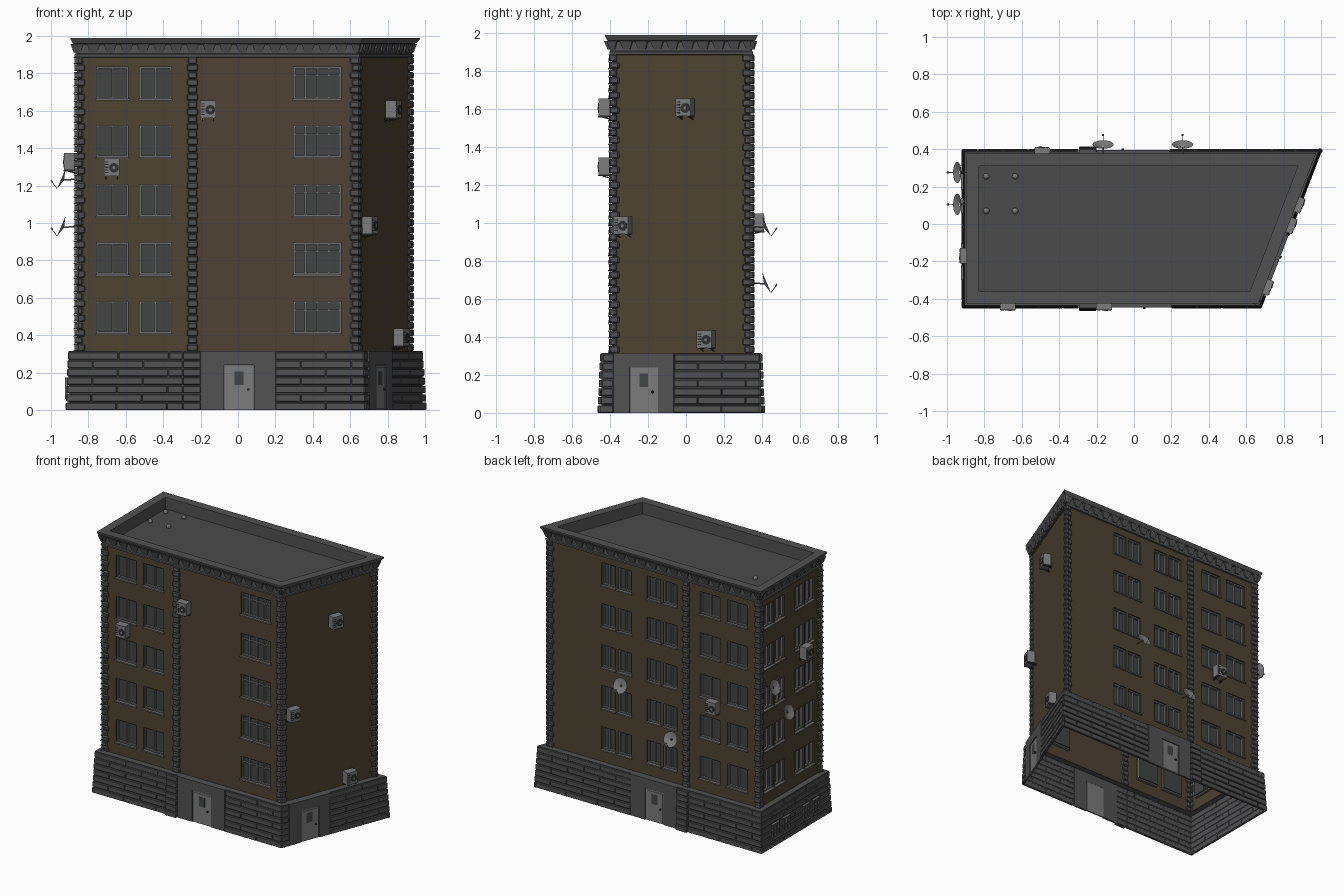
import bpy, bmesh
from mathutils import Matrix, Vector

if "Cube" in bpy.data.objects:
    bpy.data.objects.remove(bpy.data.objects["Cube"])

# Footprint (counter-clockwise) and main levels
FOOT = [Vector(p) for p in ((-.86, -.39), (.64, -.39), (.92, .34), (-.86, .34))]
Z_BASE, Z_WALL, Z_TOP = .315, 1.89, 1.99
COLOURS = {"stone": (.085, .085, .088), "olive": (.075, .058, .032), "brown": (.08, .055, .035),
           "frame": (.16, .16, .16), "glass": (.055, .06, .06), "metal": (.2, .2, .2),
           "dark": (.03, .03, .03), "roof": (.07, .07, .07)}
MATS = {}
for key, c in COLOURS.items():
    MATS[key] = bpy.data.materials.new(key)
    MATS[key].diffuse_color = (*c, 1)


def offset(d):
    """Footprint pushed outward by d with mitred corners."""
    out = []
    for i in range(4):
        a = (FOOT[i] - FOOT[i - 1]).normalized()
        b = (FOOT[(i + 1) % 4] - FOOT[i]).normalized()
        na, nb = Vector((a.y, -a.x)), Vector((b.y, -b.x))
        out.append(FOOT[i] + (na + nb) * d / (1 + na.dot(nb)))
    return out


def face_matrix(o, u):
    """Local x runs right along the facade, y goes inward, z is up."""
    u = Vector((*u, 0)).normalized()
    m = Matrix((u, Vector((-u.y, u.x, 0)), Vector((0, 0, 1)))).transposed().to_4x4()
    m.translation = (*o, 0)
    return m


class Part:
    def __init__(self, name, mat, bevel=0):
        self.name, self.mat, self.bevel, self.bm = name, mat, bevel, bmesh.new()

    def box(self, m, x0, x1, y0, y1, z0, z1, taper=1.0):
        for v in bmesh.ops.create_cube(self.bm, size=1)["verts"]:
            k = taper if v.co.z < 0 else 1
            y = y1 + (y0 - y1) * (.5 - v.co.y) * k
            v.co = m @ Vector(((x0 + x1) / 2 + v.co.x * (x1 - x0) * k, y, z0 + (v.co.z + .5) * (z1 - z0)))

    def rod(self, m, a, b, r, r2=None, seg=6, caps=True):
        a, b = Vector(a), Vector(b)
        rot = (b - a).to_track_quat('Z', 'Y').to_matrix().to_4x4()
        bmesh.ops.create_cone(self.bm, cap_ends=caps, segments=seg, radius1=r, radius2=r if r2 is None else r2,
                              depth=(b - a).length, matrix=m @ Matrix.Translation((a + b) / 2) @ rot)

    def quad(self, m, pts):
        self.bm.faces.new([self.bm.verts.new(m @ Vector(p)) for p in pts])

    def loft(self, profile, cap=False):
        rings = [[self.bm.verts.new((*p, z)) for p in offset(d)] for d, z in profile]
        for a, b in zip(rings, rings[1:]):
            for i in range(4):
                j = (i + 1) % 4
                self.bm.faces.new((a[i], a[j], b[j], b[i]))
        if cap:
            self.bm.faces.new(rings[-1])

    def finish(self):
        bmesh.ops.remove_doubles(self.bm, verts=self.bm.verts, dist=1e-5)
        me = bpy.data.meshes.new(self.name)
        self.bm.to_mesh(me)
        me.materials.append(MATS[self.mat])
        ob = bpy.data.objects.new(self.name, me)
        bpy.context.collection.objects.link(ob)
        if self.bevel:
            mod = ob.modifiers.new("soft_edges", 'BEVEL')
            mod.width, mod.segments = self.bevel, 1


olive, brown = Part("olive_walls", "olive"), Part("brown_wall", "brown")
base, blocks = Part("base_shell", "stone"), Part("base_blocks", "stone", .004)
quoins, cornice = Part("quoins", "stone", .006), Part("cornice", "stone")
corbels, roof = Part("corbels", "stone"), Part("roof_deck", "roof")
frames, glass = Part("window_frames", "frame"), Part("window_glass", "glass")
doors, acs = Part("doors", "metal"), Part("air_conditioners", "metal")
grilles, dishes = Part("grilles", "dark"), Part("satellite_dishes", "metal")
vents = Part("roof_vents", "metal")

FRONT, RIGHT = face_matrix((0, -.39), (1, 0)), face_matrix((.64, -.39), (.28, .73))
BACK, LEFT = face_matrix((0, .34), (-1, 0)), face_matrix((-.86, 0), (0, -1))
# facade: matrix, start, end, mitre factors at both ends
ENDS = [(FRONT, -.86, .64, 1, .69), (RIGHT, 0, .782, .69, 1.45), (BACK, -.92, .86, 1.45, 1), (LEFT, -.34, .39, 1, 1)]
ROWS = [(z - .085, z + .085) for z in (.495, .81, 1.122, 1.436, 1.75)]


def window(m, a, b, z0, z1, y, mullions, transom):
    """Glass pane with frame bars, front of the frame at depth y."""
    glass.quad(m, [(a, y + .018, z0), (b, y + .018, z0), (b, y + .018, z1), (a, y + .018, z1)])
    bars = [(a, a + .009, z0, z1), (b - .009, b, z0, z1), (a, b, z0, z0 + .009), (a, b, z1 - .009, z1)]
    bars += [(a + (b - a) * t - .005, a + (b - a) * t + .005, z0, z1) for t in mullions]
    if transom:
        bars.append((a, b, z1 - .05, z1 - .042))
    for x0, x1, c0, c1 in bars:
        frames.box(m, x0, x1, y, y + .016, c0, c1)


def wall(part, m, u0, u1, columns):
    """Wall sheet with a recessed window at every column on every floor."""
    us = sorted([u0, u1] + [u for c in columns for u in c[:2]])
    zs = sorted([Z_BASE, Z_WALL] + [z for r in ROWS for z in r])
    for a, b in zip(us, us[1:]):
        for z0, z1 in zip(zs, zs[1:]):
            col = next((c for c in columns if c[:2] == (a, b)), None)
            if not col or (z0, z1) not in ROWS:
                part.quad(m, [(a, 0, z0), (b, 0, z0), (b, 0, z1), (a, 0, z1)])
                continue
            loop = [(a, z0), (b, z0), (b, z1), (a, z1)]
            for (xa, za), (xb, zb) in zip(loop, loop[1:] + loop[:1]):
                part.quad(m, [(xa, 0, za), (xb, 0, zb), (xb, .028, zb), (xa, .028, za)])
            window(m, a, b, z0, z1, .01, col[2], len(col[2]) > 1)
            frames.box(m, a - .006, b + .006, -.012, .02, z0 - .01, z0)


# Walls
one, three = (.5,), (.25, .5, .75)
wide = [(-.757, -.587, one), (-.526, -.355, one)]
narrow = [(-.475, -.36, one), (-.338, -.223, one), (-.09, .023, one), (.047, .16, one)]
side = [(-.285, -.17, one), (-.155, -.04, one), (.09, .195, one), (.21, .315, one)]
wall(olive, FRONT, -.86, -.245, wide)
wall(brown, FRONT, -.245, .64, [(.298, .55, three)])
wall(olive, RIGHT, 0, .7818, [])
wall(olive, BACK, -.92, .86, narrow + [(-b, -a, t) for a, b, t in wide])
wall(olive, LEFT, -.34, .39, side)

# Quoins at the corners and the two middle strips
N = 40
STEP = (Z_WALL - Z_BASE) / N
for k in range(N):
    z0, z1 = Z_BASE + k * STEP, Z_BASE + (k + .93) * STEP
    s = .006 * (-1) ** k
    for m, u0, u1, e0, e1 in ENDS:
        quoins.box(m, u0 - .014 * e0, u0 + .036 + s, -.014, .01, z0, z1)
        quoins.box(m, u1 - .036 + s, u1 + .014 * e1, -.014, .01, z0, z1)
    for m, c in ((FRONT, -.243), (BACK, .243)):
        quoins.box(m, c - .027 - s / 2, c + .027 + s / 2, -.016, .01, z0, z1)

# Base shell, then coursed blocks, smooth door panels and pilaster feet
base.loft([(.045, 0), (.045, Z_BASE), (0, Z_BASE)])


def courses(m, u0, u1, e0=0, e1=0, out=0, length=.27):
    for r in range(7):
        d = .061 - .002 * r + out
        a, b = u0 - d * e0, u1 + d * e1
        z = r * .045
        cuts = [a] + [u for u in (a + length * (j + (.5 if r % 2 else 1)) for j in range(9)) if u < b - .04] + [b]
        for x0, x1 in zip(cuts, cuts[1:]):
            blocks.box(m, x0 + .001, x1 - .001, -d, -.042, z, z + .039)


def door(m, c, p0, p1):
    base.box(m, p0, c - .08, -.056, -.042, 0, Z_BASE)
    base.box(m, c + .08, p1, -.056, -.042, 0, Z_BASE)
    base.box(m, c - .08, c + .08, -.056, -.042, .24, Z_BASE)
    doors.box(m, c - .078, c + .078, -.05, -.04, 0, .238)
    doors.box(m, c - .068, c + .068, -.053, -.04, .005, .228)
    glass.box(m, c - .025, c + .025, -.0545, -.05, .135, .207)
    grilles.rod(m, (c + .05, -.05, .11), (c + .05, -.064, .11), .007, seg=8)


courses(FRONT, -.86, -.295, 1, 0)
courses(FRONT, -.295, -.2, out=.014)
courses(FRONT, .2, .64, 0, .69)
door(FRONT, .005, -.2, .2)
courses(RIGHT, 0, .03, .69, 0)
courses(RIGHT, .37, .782, 0, 1.45)
door(RIGHT, .2, .03, .37)
courses(BACK, -.92, -.19, 1.45, 0)
courses(BACK, .2, .295, out=.014)
courses(BACK, .295, .86, 0, 1)
door(BACK, .01, -.19, .2)
courses(LEFT, -.34, .39, 1, 1)
for a, b, t in side:  # small basement windows
    window(LEFT, a + .015, b - .015, .06, .175, -.084 + .02, one, False)

# Cornice with parapet, corbels and sunken roof deck
cornice.loft([(.002, 1.885), (.014, 1.887), (.014, 1.9), (.008, 1.905), (.008, 1.955), (.024, 1.96),
              (.036, 1.983), (.036, Z_TOP), (-.03, Z_TOP), (-.03, 1.9)])
roof.loft([(-.029, 1.901), (-.03, 1.901)], cap=True)
for m, u0, u1, e0, e1 in ENDS:
    n = round((u1 - u0) / .09)
    for k in range(n + 1):
        u = u0 + (u1 - u0) * k / n
        corbels.box(m, u - .035, u + .035, -.026, .003, 1.912, 1.957, taper=.55)
for x in (-.79, -.635):
    for y in (.07, .255):
        bmesh.ops.create_uvsphere(vents.bm, u_segments=10, v_segments=6, radius=.017,
                                  matrix=Matrix.Translation((x, y, 1.91)))

# Air conditioners on brackets
for m, u, z in ((FRONT, -.16, 1.605), (FRONT, -.675, 1.295), (RIGHT, .428, 1.605), (RIGHT, .075, .985),
                (RIGHT, .546, .385), (BACK, .49, 1.0), (LEFT, .17, 1.325)):
    acs.box(m, u - .042, u + .042, -.07, -.012, z - .043, z + .05)
    grilles.rod(m, (u + .012, -.069, z), (u + .012, -.073, z), .026, seg=12)
    acs.rod(m, (u + .012, -.07, z), (u + .012, -.075, z), .009, seg=8)
    for k in range(5):
        grilles.box(m, u - .036, u - .018, -.072, -.069, z - .028 + k * .014, z - .022 + k * .014)
    for s in (-.03, .03):
        grilles.box(m, u + s - .003, u + s + .003, -.073, 0, z - .049, z - .043)
        grilles.rod(m, (u + s, -.05, z - .048), (u + s, 0, z - .06), .003, seg=4)

# Satellite dishes: shallow bowl tilted upward, wall arm and feed arm
for m, u, z in ((LEFT, -.275, 1.235), (LEFT, -.105, .982), (BACK, .165, .685), (BACK, -.26, .982)):
    n = Vector((0, -.92, .39))
    c = Vector((u, -.085, z))
    dishes.rod(m, c - n * .014, c - n * .006, .008, .036, 16, False)
    dishes.rod(m, c - n * .006, c, .036, .057, 16, False)
    dishes.rod(m, c - n * .014, (u, 0, z), .004)
    dishes.rod(m, (u, -.107, z - .052), (u, -.137, z - .012), .002, seg=4)
    dishes.rod(m, (u, -.132, z - .01), (u, -.139, z - .014), .006)

for part in (olive, brown, base, blocks, quoins, cornice, corbels, roof, frames, glass, doors, acs,
             grilles, dishes, vents):
    part.finish()

for m in bpy.data.materials:
    if m.users and not m.is_grease_pencil:
        m.use_nodes = True
        m.node_tree.nodes["Principled BSDF"].inputs["Base Color"].default_value = m.diffuse_color
